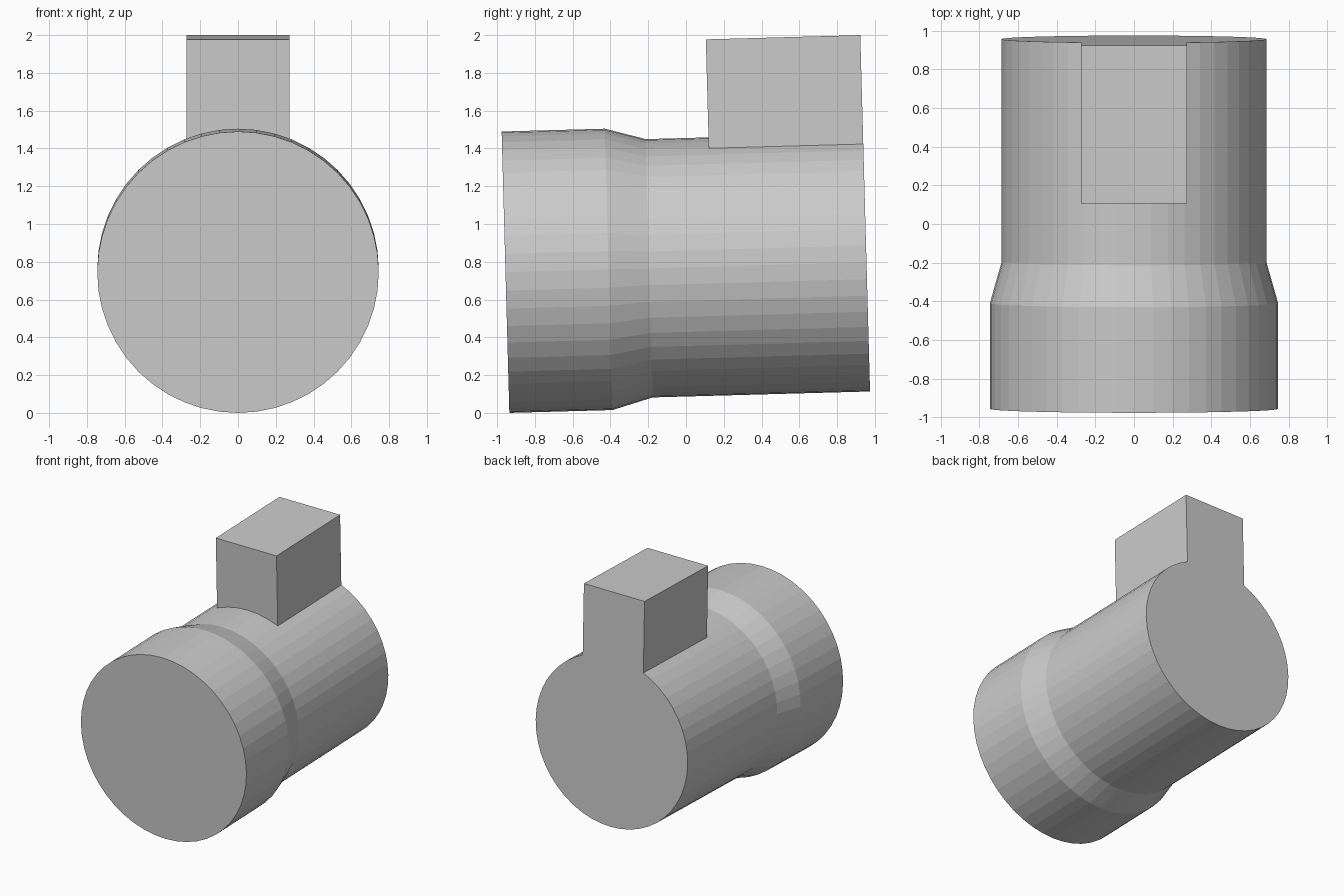
import bpy, bmesh, math
from mathutils import Matrix

if "Cube" in bpy.data.objects:
    bpy.data.objects.remove(bpy.data.objects["Cube"])

SIDES = 48
HALF = 0.956                      # half length along the axis
TILT = Matrix.Translation((0, 0, 0.771)) @ Matrix.Rotation(math.radians(1.57), 4, 'X')


def add_object(name, bm):
    bmesh.ops.recalc_face_normals(bm, faces=bm.faces)
    mesh = bpy.data.meshes.new(name)
    bm.to_mesh(mesh)
    bm.free()
    obj = bpy.data.objects.new(name, mesh)
    bpy.context.collection.objects.link(obj)
    obj.matrix_world = TILT
    return obj


def box(name, lo, hi):
    bm = bmesh.new()
    bmesh.ops.create_cube(bm, size=1)
    for v in bm.verts:
        v.co = [a + (c + 0.5) * (b - a) for a, b, c in zip(lo, hi, v.co)]
    return add_object(name, bm)


def turned(name, profile):
    """Closed round body along y from (y, radius) pairs."""
    bm = bmesh.new()
    rings = []
    for y, r in profile:
        angles = [2 * math.pi * i / SIDES for i in range(SIDES)]
        rings.append([bm.verts.new((r * math.cos(a), y, r * math.sin(a))) for a in angles])
    for a, b in zip(rings, rings[1:]):
        for i in range(SIDES):
            j = (i + 1) % SIDES
            bm.faces.new((a[i], a[j], b[j], b[i]))
    bm.faces.new(rings[0])
    bm.faces.new(rings[-1])
    return add_object(name, bm)


def boolean(obj, tool, operation):
    tool.hide_render = True
    tool.hide_set(True)
    mod = obj.modifiers.new(operation.lower(), 'BOOLEAN')
    mod.object = tool
    mod.operation = operation
    mod.solver = 'EXACT'


# Stepped round body, left overlong at the back
body = turned("barrel", [(-HALF, 0.745), (-0.41, 0.745), (-0.195, 0.684), (HALF + 0.1, 0.684)])

# Square block on top, merged with the body
block = box("top_block", (-0.273, 0.138, 0.3), (0.273, HALF + 0.05, 1.203))
boolean(body, block, 'UNION')

# Trim both flush into one flat back face
trim = box("back_trim", (-2, HALF, -2), (2, HALF + 1, 2))
boolean(body, trim, 'DIFFERENCE')

# Apply the booleans and drop the helpers
bpy.context.view_layer.update()
result = bpy.data.meshes.new_from_object(body.evaluated_get(bpy.context.evaluated_depsgraph_get()))
body.modifiers.clear()
body.data = result
for helper in (block, trim):
    bpy.data.objects.remove(helper)
